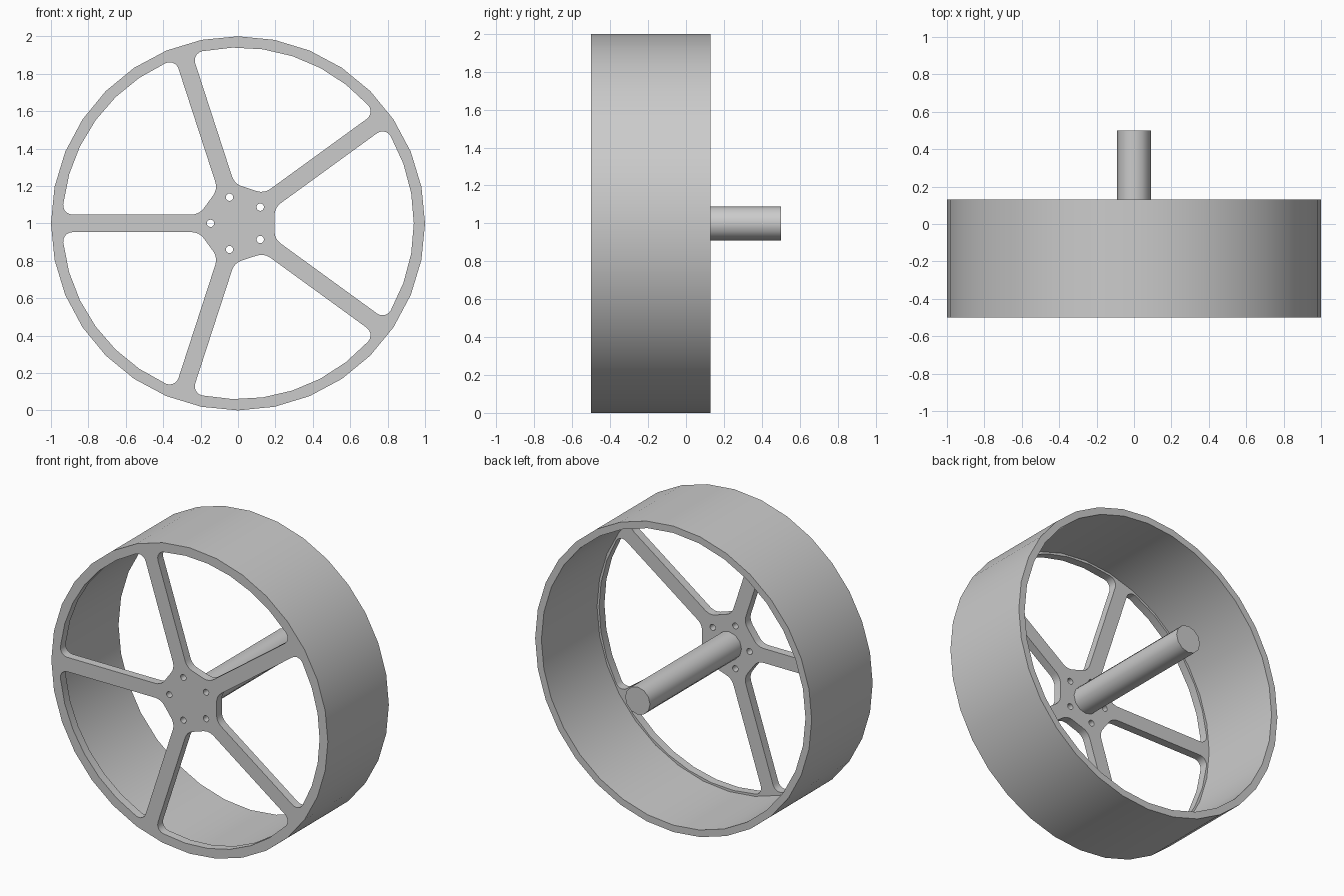
import bpy
import bmesh
from math import sin, cos, pi, radians, asin, sqrt, tan
from mathutils import Matrix, Vector

if "Cube" in bpy.data.objects:
    bpy.data.objects.remove(bpy.data.objects["Cube"], do_unlink=True)

FRONT, BACK, SHAFT_END = -0.5, 0.13, 0.5
PLATE = 0.055                 # thickness of the spoked face
AXIS_Z = 1.0
SPOKE_HALF = 0.047
HUB_FLAT = 0.195
WINDOW_R = 0.94

grey = bpy.data.materials.new("satin grey")
grey.use_nodes = True
GREY = (0.6, 0.6, 0.6, 1)
grey.diffuse_color = GREY
grey.node_tree.nodes["Principled BSDF"].inputs["Base Color"].default_value = GREY


def arc(cx, cz, r, a0, a1, n):
    """Points along an arc, both ends included."""
    return [(cx + r * cos(a0 + (a1 - a0) * i / n),
             cz + r * sin(a0 + (a1 - a0) * i / n)) for i in range(n + 1)]


def circle(cx, cz, r, n):
    return arc(cx, cz, r, 0, 2 * pi, n)[:-1]


def turned(points, angle):
    c, s = cos(angle), sin(angle)
    return [(x * c - z * s, x * s + z * c) for x, z in points]


def prisms(name, outlines, y0, y1):
    """Object made of x-z outlines extruded from y0 to y1."""
    bm = bmesh.new()
    for outline in outlines:
        face = bm.faces.new([bm.verts.new((x, y0, z + AXIS_Z)) for x, z in outline])
        side = bmesh.ops.extrude_face_region(bm, geom=[face], use_keep_orig=True)
        moved = [v for v in side["geom"] if isinstance(v, bmesh.types.BMVert)]
        bmesh.ops.translate(bm, verts=moved, vec=(0, y1 - y0, 0))
    bmesh.ops.recalc_face_normals(bm, faces=bm.faces)
    mesh = bpy.data.meshes.new(name)
    bm.to_mesh(mesh)
    bm.free()
    mesh.materials.append(grey)
    obj = bpy.data.objects.new(name, mesh)
    bpy.context.collection.objects.link(obj)
    return obj


def select_only(obj):
    bpy.ops.object.select_all(action='DESELECT')
    obj.select_set(True)
    bpy.context.view_layer.objects.active = obj


def window_outline():
    """Opening between two spokes, centred on +x."""
    half = radians(36)
    # rounded corner beside the hub
    r = 0.08
    corner_z = HUB_FLAT * tan(half) - SPOKE_HALF / cos(half)
    reach = r * tan((pi / 2 - half) / 2)
    hub = arc(HUB_FLAT + r, corner_z - reach, r, pi, pi / 2 + half, 4)
    # rounded corner beside the rim
    r = 0.05
    off, dist = SPOKE_HALF + r, WINDOW_R - r
    lean = asin(off / dist)
    cx, cz = dist * cos(half - lean), dist * sin(half - lean)
    rim = arc(cx, cz, r, pi / 2 + half, half - lean, 5)
    upper = hub + rim
    outer = arc(0, 0, WINDOW_R, half - lean, lean - half, 6)[1:-1]
    lower = [(x, -z) for x, z in reversed(upper)]
    return upper + outer + lower


# Wheel: solid drum, bored from the back, with windows and bolt holes
wheel = prisms("wheel", [circle(0, 0, 1, 32)], FRONT, BACK)
bore = prisms("bore_cutter", [circle(0, 0, 0.955, 32)], FRONT + PLATE, BACK + 0.1)
openings = []
for i in range(5):
    turn = radians(72 * i)
    openings.append(turned(window_outline(), turn))
    openings.append(turned(circle(0.147, 0, 0.02, 12), turn + radians(36)))
holes = prisms("opening_cutter", openings, FRONT - 0.1, FRONT + PLATE + 0.1)

for cutter in (bore, holes):
    cutter.hide_render = True
    mod = wheel.modifiers.new(cutter.name, 'BOOLEAN')
    mod.operation = 'DIFFERENCE'
    mod.solver = 'EXACT'
    mod.object = cutter
select_only(wheel)
bpy.ops.object.convert(target='MESH')
for cutter in (bore, holes):
    bpy.data.objects.remove(cutter, do_unlink=True)

# Axle shaft behind the hub
axle = prisms("axle_shaft", [circle(0, 0, 0.09, 12)], FRONT + PLATE, SHAFT_END)

for obj in (wheel, axle):
    select_only(obj)
    bpy.ops.object.shade_smooth_by_angle(angle=radians(32))
